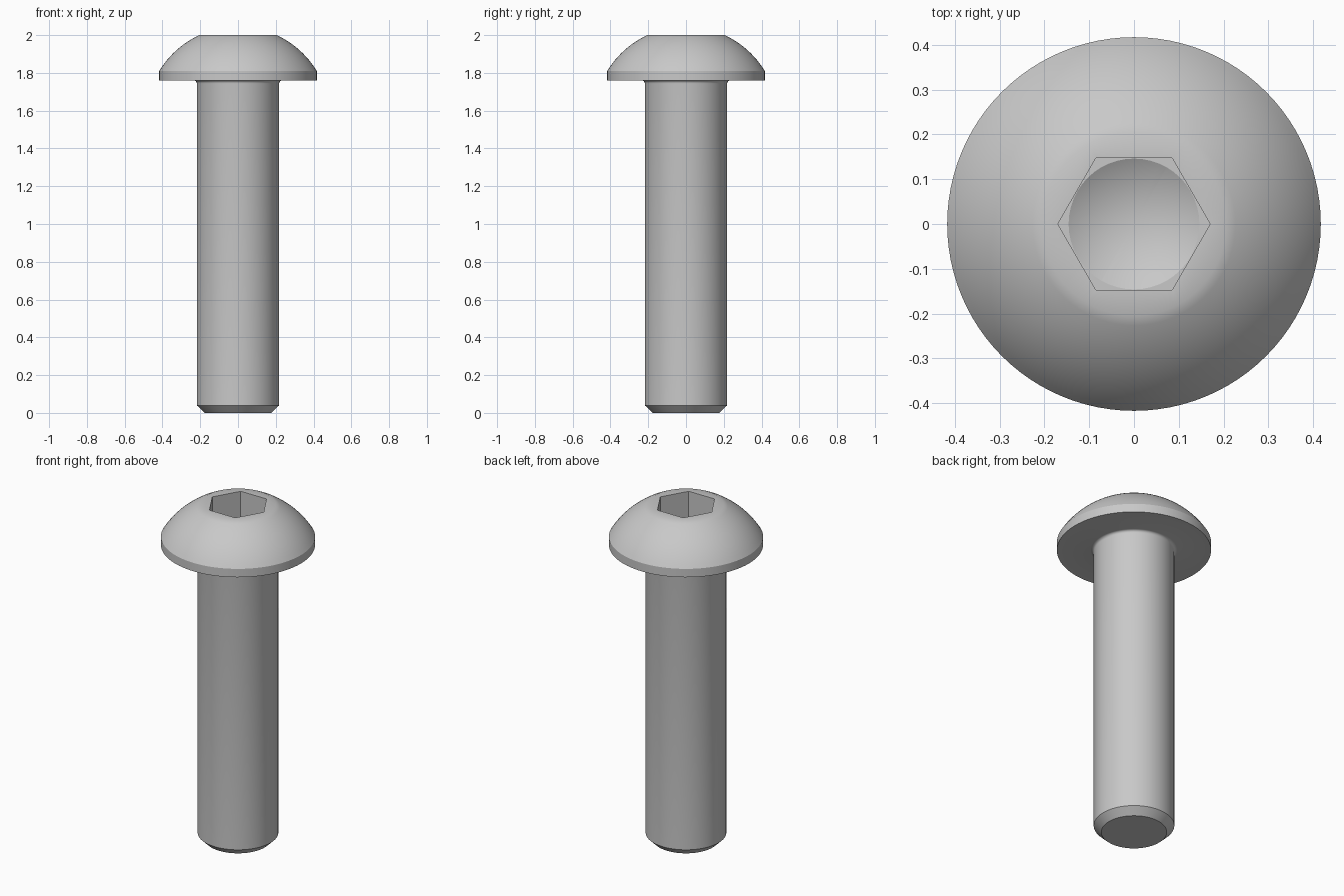
import bpy, bmesh, math
from mathutils import Vector

cube = bpy.data.objects.get("Cube")
if cube:
    bpy.data.objects.remove(cube, do_unlink=True)

steel = bpy.data.materials.new("steel_grey")
steel.use_nodes = True
GREY = (0.58, 0.58, 0.58, 1)
steel.diffuse_color = GREY
steel.node_tree.nodes["Principled BSDF"].inputs["Base Color"].default_value = GREY


def revolve(name, profile, sides):
    """Closed solid of revolution from (radius, z) points, both ends on the axis."""
    bm = bmesh.new()
    verts = [bm.verts.new((r, 0, z)) for r, z in profile]
    edges = [bm.edges.new(pair) for pair in zip(verts, verts[1:])]
    bmesh.ops.spin(bm, geom=verts + edges, cent=(0, 0, 0), axis=(0, 0, 1),
                   angle=math.tau, steps=sides, use_merge=True)
    bmesh.ops.remove_doubles(bm, verts=bm.verts[:], dist=1e-5)
    bmesh.ops.recalc_face_normals(bm, faces=bm.faces[:])
    mesh = bpy.data.meshes.new(name)
    bm.to_mesh(mesh)
    bm.free()
    mesh.materials.append(steel)
    obj = bpy.data.objects.new(name, mesh)
    bpy.context.collection.objects.link(obj)
    return obj


SHAFT, RIM, CROWN = 0.218, 0.417, 0.205   # radii
UNDER, RIM_TOP, TOP = 1.76, 1.81, 2.0     # heights
FILLET = 0.016

# Chamfered tip and shaft
profile = [(0, 0), (0.177, 0), (SHAFT, 0.04)]
# Small fillet under the head
for i in range(5):
    a = math.pi / 2 * i / 4
    profile.append((SHAFT + FILLET * (1 - math.cos(a)),
                    UNDER - FILLET * (1 - math.sin(a))))
# Rim, then a spherical dome ending in a flat crown
profile.append((RIM, UNDER))
centre = (TOP**2 + CROWN**2 - RIM_TOP**2 - RIM**2) / (2 * (TOP - RIM_TOP))
ball = math.hypot(RIM, RIM_TOP - centre)
start, end = math.asin(RIM / ball), math.asin(CROWN / ball)
for i in range(13):
    a = start + (end - start) * i / 12
    profile.append((ball * math.sin(a), centre + ball * math.cos(a)))
profile.append((0, TOP))
screw = revolve("button_head_screw", profile, 96)

# Hexagonal socket with a conical drilled bottom
HEX, FLOOR = 0.17, 1.84
hexagon = revolve("socket_cutter", [(0, FLOOR), (HEX, FLOOR), (HEX, 2.1), (0, 2.1)], 6)
drill = revolve("drill_cutter", [(0, FLOOR - 0.085), (0.146, FLOOR),
                                 (0.146, FLOOR + 0.02), (0, FLOOR + 0.02)], 48)
bpy.context.view_layer.objects.active = screw
for cutter in (hexagon, drill):
    cutter.hide_render = True
    cut = screw.modifiers.new(cutter.name, 'BOOLEAN')
    cut.operation = 'DIFFERENCE'
    cut.solver = 'EXACT'
    cut.object = cutter
    bpy.ops.object.modifier_apply(modifier=cut.name)
    bpy.data.objects.remove(cutter, do_unlink=True)

# Smooth curved surfaces, crisp rims
bpy.ops.object.select_all(action='DESELECT')
screw.select_set(True)
bpy.ops.object.shade_smooth_by_angle(angle=math.radians(30))
